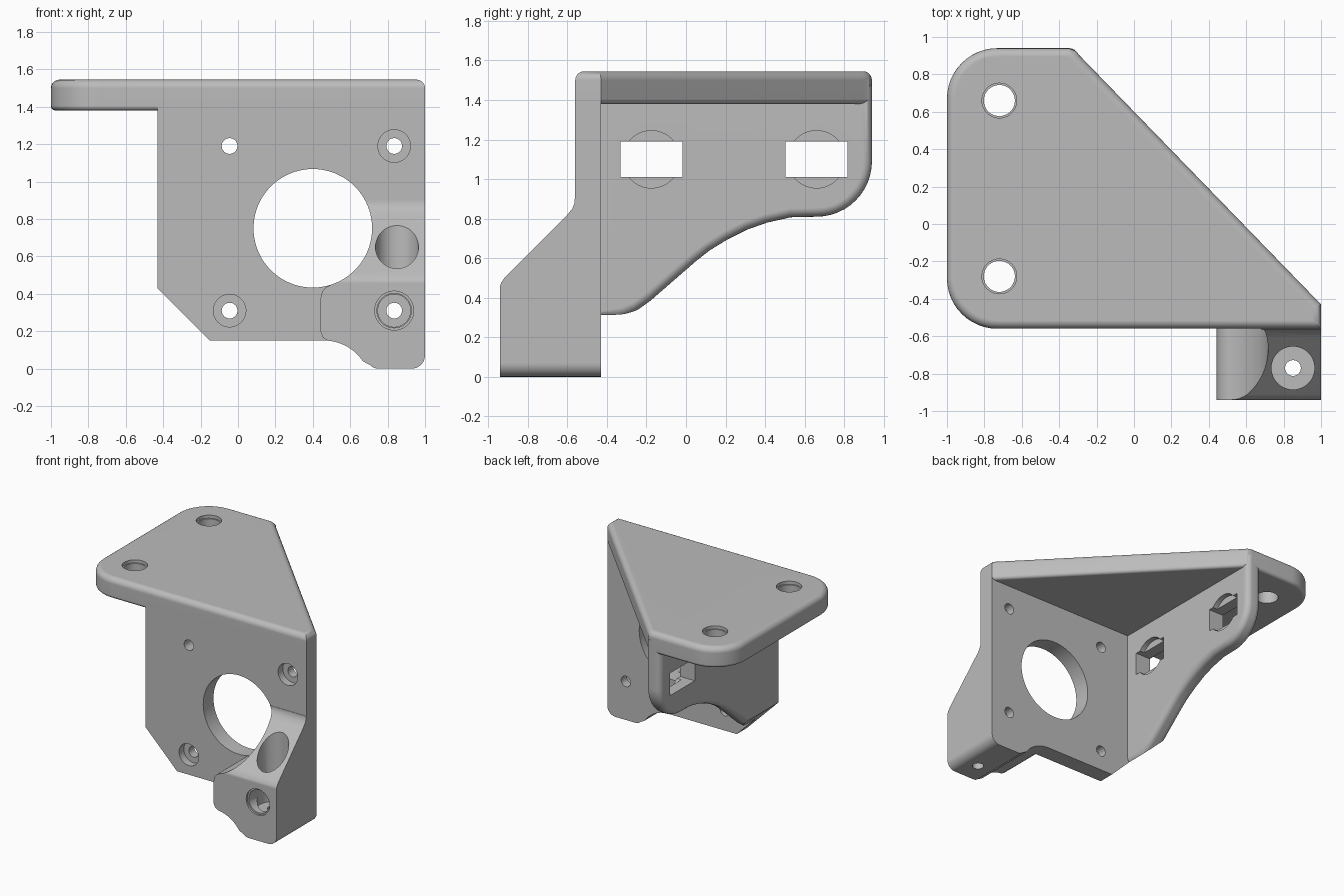
import bpy, bmesh, math
from mathutils import Vector

cube = bpy.data.objects.get("Cube")
if cube:
    bpy.data.objects.remove(cube)

grey = bpy.data.materials.new("plain_grey")
grey.use_nodes = True
grey.diffuse_color = (0.5, 0.5, 0.5, 1)
grey.node_tree.nodes["Principled BSDF"].inputs["Base Color"].default_value = (0.5, 0.5, 0.5, 1)


def arc(cx, cy, r, a0, a1, n=12):
    """Points along an arc, angles in degrees."""
    steps = [math.radians(a0 + (a1 - a0) * i / n) for i in range(n + 1)]
    return [(cx + r * math.cos(a), cy + r * math.sin(a)) for a in steps]


def prism(name, pts, axis, lo, hi, lo_round=0, hi_round=0):
    """Extrude a 2D profile along an axis and round its two rims."""
    k = "xyz".index(axis)

    def place(p, d):
        v = list(p)
        v.insert(k, d)
        return Vector(v)

    bm = bmesh.new()
    a = [bm.verts.new(place(p, lo)) for p in pts]
    b = [bm.verts.new(place(p, hi)) for p in pts]
    bm.faces.new(a)
    bm.faces.new(b)
    for i in range(len(pts)):
        j = (i + 1) % len(pts)
        bm.faces.new((a[i], a[j], b[j], b[i]))
    bmesh.ops.recalc_face_normals(bm, faces=bm.faces)
    for level, r in ((lo, lo_round), (hi, hi_round)):
        if r:
            rim = [e for e in bm.edges if all(abs(v.co[k] - level) < 1e-5 for v in e.verts)]
            bmesh.ops.bevel(bm, geom=rim, offset=r, segments=5, profile=0.5,
                            affect='EDGES', clamp_overlap=False)
    mesh = bpy.data.meshes.new(name)
    bm.to_mesh(mesh)
    bm.free()
    mesh.materials.append(grey)
    obj = bpy.data.objects.new(name, mesh)
    bpy.context.collection.objects.link(obj)
    return obj


def hole(axis, center, r, lo, hi, n=48):
    return prism("cutter", arc(*center, r, 0, 360, n)[:-1], axis, lo, hi)


def finish(obj, cutters):
    """Subtract the cutters one by one, then shade the part."""
    bpy.ops.object.select_all(action='DESELECT')
    bpy.context.view_layer.objects.active = obj
    obj.select_set(True)
    for c in cutters:
        c.hide_render = True
        m = obj.modifiers.new("cut", 'BOOLEAN')
        m.operation, m.solver, m.object = 'DIFFERENCE', 'EXACT', c
        bpy.ops.object.modifier_apply(modifier=m.name)
        bpy.data.objects.remove(c)
    bpy.ops.object.shade_smooth_by_angle(angle=math.radians(30))
    w = obj.modifiers.new("flat_faces", 'WEIGHTED_NORMAL')
    w.keep_sharp = True


MOTOR = (0.40, 0.75)
LOW_RIGHT = (0.835, 0.31)

# Top plate with two mounting holes
outline = (arc(-0.73, -0.29, 0.27, 180, 270) + [(1, -0.56), (1, -0.43)]
           + [(-0.29, 0.90), (-0.31, 0.925), (-0.35, 0.94)] + arc(-0.73, 0.67, 0.27, 90, 180))
top_plate = prism("top_plate", outline, 'z', 1.38, 1.545, 0.025, 0.045)
cuts = []
for y in (0.66, -0.28):
    cuts += [hole('z', (-0.72, y), 0.083, 1.3, 1.6), hole('z', (-0.72, y), 0.093, 1.52, 1.6)]
finish(top_plate, cuts)

# Front plate with motor opening and four screw holes
front_plate = prism("front_plate", [(-0.43, 0.43), (-0.15, 0.15), (1, 0.15), (1, 1.49), (-0.43, 1.49)],
                    'y', -0.56, -0.43)
cuts = [hole('y', MOTOR, 0.317, -0.7, -0.3, 80)]
for p in ((-0.045, 1.19), (0.835, 1.19), (-0.045, 0.31), LOW_RIGHT):
    cuts.append(hole('y', p, 0.042, -0.7, -0.3))
    if p != (-0.045, 1.19):
        cuts.append(hole('y', p, 0.087, -0.7, -0.50))
finish(front_plate, cuts)

# Side plate with a swept lower edge, strap slots and round recesses
sweep = [(-0.50, 0.30), (-0.36, 0.30), (-0.31, 0.308), (-0.25, 0.335), (-0.18, 0.385), (0.05, 0.585),
         (0.12, 0.64), (0.21, 0.695), (0.31, 0.745), (0.41, 0.78), (0.53, 0.807)]
side_plate = prism("side_plate", sweep + arc(0.66, 1.09, 0.28, -90, 0) + [(0.94, 1.48), (-0.50, 1.48)],
                   'x', -0.43, -0.30, 0.045, 0.045)
cuts = [prism("cutter", [(-0.6, 0.6), (-0.6, 0.1), (-0.1, 0.1)], 'y', -0.7, 1)]
for y in (-0.175, 0.66):
    cuts.append(hole('x', (y, 1.10), 0.145, -0.34, -0.2))
    cuts.append(prism("cutter", [(y - 0.157, 1.01), (y + 0.157, 1.01), (y + 0.157, 1.19), (y - 0.157, 1.19)],
                      'x', -0.6, -0.2))
finish(side_plate, cuts)

# Clamp block with sloped top, hollowed around the motor opening
outline = ([(0.44, 0.37), (0.45, 0.41), (0.47, 0.435), (0.50, 0.45), (0.50, 0.90), (1, 0.90)]
           + arc(0.93, 0.07, 0.07, 0, -90, 6) + arc(0.75, 0.06, 0.06, 270, 225, 4)
           + arc(0.46, -0.10, 0.25, 34, 85, 10) + [(0.455, 0.165), (0.44, 0.20)])
clamp_block = prism("clamp_block", outline, 'y', -0.94, -0.43)
slope = prism("cutter", [(-1.2, 0.44), (-0.945, 0.44), (-0.935, 0.475), (-0.915, 0.505), (-0.60, 0.82),
                         (-0.575, 0.85), (-0.563, 0.88), (-0.558, 1.2), (-1.2, 1.2)], 'x', 0.2, 1.2)
finish(clamp_block, [
    slope,
    hole('y', MOTOR, 0.317, -1.2, -0.3, 80),
    hole('y', LOW_RIGHT, 0.042, -1.2, -0.3),
    hole('y', LOW_RIGHT, 0.092, -1.2, -0.50),
    hole('y', LOW_RIGHT, 0.104, -1.2, -0.925),
    hole('z', (0.85, -0.77), 0.042, -0.2, 0.5),
    hole('z', (0.85, -0.77), 0.115, 0.2, 1.2),
])
